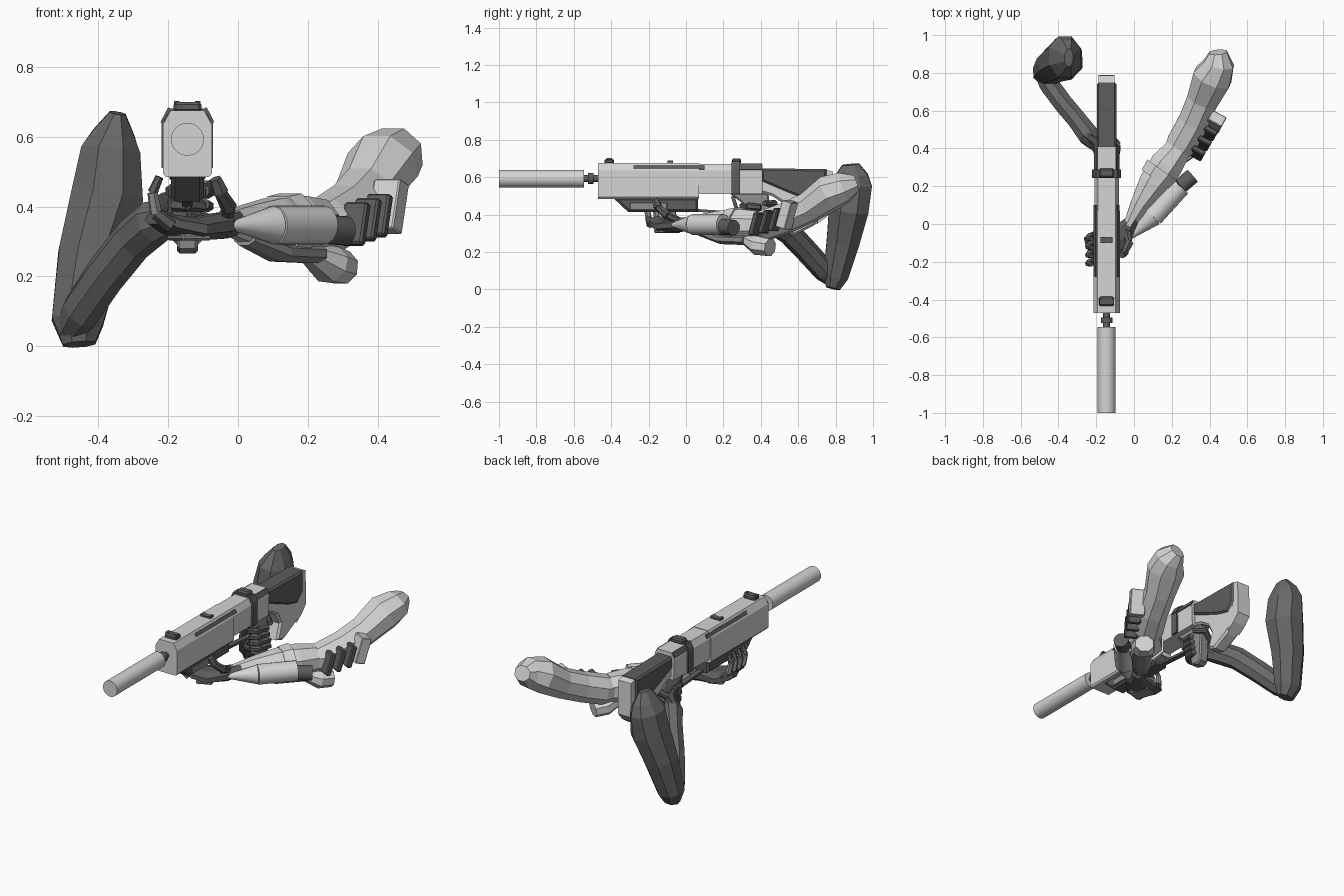
import bpy, bmesh, math
from mathutils import Vector, Matrix

if "Cube" in bpy.data.objects:
    bpy.data.objects.remove(bpy.data.objects["Cube"])

GX = -0.145  # centre line of the launcher


def material(name, v):
    m = bpy.data.materials.new(name)
    m.diffuse_color = (v, v, v, 1)
    m.use_nodes = True
    m.node_tree.nodes["Principled BSDF"].inputs["Base Color"].default_value = m.diffuse_color
    return m


LIGHT = material("light_grey", 0.66)
MID = material("mid_grey", 0.28)
ARM = material("arm_grey", 0.14)
DARK = material("dark_grey", 0.11)
BLACK = material("charcoal", 0.075)


def finish(name, bm, mat, smooth=False):
    bmesh.ops.recalc_face_normals(bm, faces=bm.faces)
    me = bpy.data.meshes.new(name)
    bm.to_mesh(me)
    bm.free()
    ob = bpy.data.objects.new(name, me)
    bpy.context.collection.objects.link(ob)
    me.materials.append(mat)
    if smooth:
        bpy.ops.object.select_all(action='DESELECT')
        ob.select_set(True)
        bpy.context.view_layer.objects.active = ob
        bpy.ops.object.shade_smooth_by_angle(angle=math.radians(35))
    return ob


def prism(name, pts, a, b, mat, axis='X', bevel=0):
    """Extrude a profile: (y, z) along X, or (x, z) along Y."""
    bm = bmesh.new()
    put = (lambda p, t: (t, p[0], p[1])) if axis == 'X' else (lambda p, t: (p[0], t, p[1]))
    lo = [bm.verts.new(put(p, a)) for p in pts]
    hi = [bm.verts.new(put(p, b)) for p in pts]
    bm.faces.new(lo)
    bm.faces.new(hi)
    for i in range(len(pts)):
        j = (i + 1) % len(pts)
        bm.faces.new((lo[i], lo[j], hi[j], hi[i]))
    if bevel:
        bmesh.ops.recalc_face_normals(bm, faces=bm.faces)
        rim = [e for e in bm.edges if (e.verts[0] in lo) == (e.verts[1] in lo)]
        bmesh.ops.bevel(bm, geom=rim, offset=bevel, segments=1, affect='EDGES')
    return finish(name, bm, mat)


def box(name, c, size, mat, rot=(0, 0, 0), bevel=0.0):
    bm = bmesh.new()
    bmesh.ops.create_cube(bm, size=1)
    bmesh.ops.scale(bm, vec=size, verts=bm.verts)
    if bevel:
        bmesh.ops.bevel(bm, geom=bm.edges[:], offset=bevel, segments=1, affect='EDGES')
    r = Matrix.Rotation(rot[2], 4, 'Z') @ Matrix.Rotation(rot[1], 4, 'Y') @ Matrix.Rotation(rot[0], 4, 'X')
    bmesh.ops.transform(bm, matrix=Matrix.Translation(c) @ r, verts=bm.verts)
    return finish(name, bm, mat)


def tube(name, p, q, r1, r2, mat, seg=24):
    p, q = Vector(p), Vector(q)
    d = q - p
    bm = bmesh.new()
    m = Matrix.Translation((p + q) / 2) @ d.to_track_quat('Z', 'Y').to_matrix().to_4x4()
    bmesh.ops.create_cone(bm, cap_ends=True, segments=seg, radius1=r1, radius2=r2,
                          depth=d.length, matrix=m)
    return finish(name, bm, mat, seg > 10)


def loft(name, secs, mat, ref=(0, 0, 1), n=8):
    """Skin through sections (x, y, z, side radius, up radius)."""
    bm = bmesh.new()
    cs = [Vector(s[:3]) for s in secs]
    rings = []
    for i, s in enumerate(secs):
        t = (cs[min(i + 1, len(cs) - 1)] - cs[max(i - 1, 0)]).normalized()
        side = t.cross(Vector(ref)).normalized()
        up = side.cross(t)
        rings.append([bm.verts.new(cs[i] + side * s[3] * math.cos(a) + up * s[4] * math.sin(a))
                      for a in [(k + 0.5) * math.tau / n for k in range(n)]])
    for A, B in zip(rings, rings[1:]):
        for k in range(n):
            j = (k + 1) % n
            bm.faces.new((A[k], A[j], B[j], B[k]))
    bm.faces.new(rings[0])
    bm.faces.new(rings[-1])
    return finish(name, bm, mat)


# barrel and neck
tube("barrel", (GX, -1, .593), (GX, -.545, .593), .047, .047, LIGHT, 32)
tube("barrel_neck", (GX, -.55, .593), (GX, -.46, .593), .018, .018, DARK, 16)
tube("neck_ring", (GX, -.525, .593), (GX, -.495, .593), .03, .03, DARK, 16)

# main housing
half = [(.062, .485), (.07, .495), (.07, .635), (.048, .675)]
front = [(GX + x, z) for x, z in half] + [(GX - x, z) for x, z in reversed(half)]
prism("front_housing", front, -.47, .07, LIGHT, 'Y')
prism("rear_housing", [(GX + s * x, z) for s, x, z in
                       ((1, .06, .51), (1, .065, .635), (1, .046, .672),
                        (-1, .046, .672), (-1, .065, .635), (-1, .06, .51))], .07, .41, LIGHT, 'Y')
for s in (-1, 1):
    box("side_slot", (GX + s * .0595, -.09, .653), (.008, .38, .022), DARK, (0, -s * .5, 0))
    box("rear_edge_strip", (GX + s * .0555, .345, .656), (.008, .12, .036), DARK, (0, -s * .47, 0))

# fore-end under the housing
prism("fore_end", [(-.39, .49), (-.31, .415), (.065, .415), (.065, .49)], GX - .047, GX + .047, DARK, bevel=.012)
for s in (-1, 1):
    box("fore_end_plate", (GX + s * .047, -.2, .445), (.01, .2, .04), MID, bevel=.003)

# sights and the clamp band
box("front_sight", (GX, -.41, .685), (.08, .05, .03), DARK, bevel=.008)
for s in (-1, 1):
    prism("middle_sight", [(GX, .672), (GX + s * .032, .672), (GX + s * .032, .69), (GX, .682)],
          -.10, -.07, DARK, 'Y')
    box("clamp_side", (GX + s * .068, .265, .58), (.012, .045, .14), DARK)
    box("clamp_bevel", (GX + s * .06, .265, .66), (.014, .045, .048), DARK, (0, -s * .47, 0))
    box("sight_post", (GX + s * .03, -.41, .695), (.016, .025, .016), DARK)
box("rear_sight", (GX, .27, .685), (.08, .05, .03), DARK, bevel=.008)
box("clamp_top", (GX, .265, .672), (.1, .045, .018), DARK)

# stock, cheek piece and butt
prism("stock", [(.39, .52), (.39, .64), (.75, .635), (.75, .39), (.68, .34), (.58, .29),
                (.52, .31), (.55, .4), (.52, .46), (.46, .5)], GX - .042, GX + .042, LIGHT, bevel=.012)
prism("butt_plate", [(.75, .64), (.785, .63), (.79, .43), (.75, .385), (.70, .35), (.72, .42), (.74, .5)],
      GX - .042, GX + .042, LIGHT)
prism("cheek_piece", [(.405, .648), (.75, .643), (.75, .52), (.7, .47), (.62, .49), (.52, .53), (.405, .58)],
      GX - .052, GX + .052, DARK, bevel=.01)

# grip and trigger
prism("grip", [(.23, .515), (.44, .515), (.45, .45), (.44, .28), (.41, .265), (.36, .28), (.34, .42), (.29, .47)],
      GX - .03, GX + .03, MID, bevel=.008)
box("trigger", (GX, .26, .465), (.02, .02, .07), DARK, (.3, 0, 0))
prism("trigger_guard", [(.06, .43), (.06, .415), (.28, .40), (.33, .42), (.33, .435), (.28, .415)],
      GX - .015, GX + .015, DARK)

# dark arm holding the grip
loft("dark_upper_arm", [(-.455, .785, .005, .05, .04), (-.46, .80, .07, .08, .072),
                        (-.425, .84, .26, .098, .095), (-.375, .87, .43, .112, .115),
                        (-.365, .885, .56, .092, .118), (-.355, .885, .61, .065, .095),
                        (-.345, .88, .668, .025, .05)], ARM, (0, 1, 0))
loft("dark_forearm", [(-.485, .80, .04, .04, .04), (-.45, .74, .10, .055, .062), (-.38, .645, .205, .055, .064),
                      (-.30, .55, .305, .055, .066), (-.24, .47, .355, .06, .066),
                      (-.20, .42, .37, .04, .055)], ARM)
loft("grip_palm", [(-.25, .47, .365, .03, .05), (-.20, .43, .38, .04, .065), (-.18, .36, .39, .025, .06)], BLACK)
for k in range(4):
    z = .445 - k * .038
    y = .33 + k * .007
    pts = [(-.19, y + .05), (-.185, y - .01), (-.145, y - .03), (-.10, y), (-.085, y + .07)]
    for a, b in zip(pts, pts[1:]):
        tube("grip_finger", (*a, z), (*b, z - .006), .02, .017, DARK, 6)
loft("grip_thumb", [(-.19, .44, .42, .02, .02), (-.13, .47, .46, .02, .02), (-.08, .42, .46, .015, .015)], DARK)

# light arm supporting the fore-end
loft("light_forearm", [(-.03, -.01, .352, .03, .035), (.03, .10, .35, .055, .06), (.10, .21, .345, .085, .085),
                       (.17, .31, .345, .095, .092), (.235, .395, .345, .075, .08)], LIGHT)
loft("forearm_cuff", [(.115, .235, .345, .097, .091), (.15, .285, .345, .106, .1)], LIGHT)
loft("light_upper_arm", [(.20, .34, .335, .06, .06), (.255, .43, .345, .088, .085), (.315, .54, .385, .088, .085),
                         (.365, .66, .44, .09, .085), (.415, .775, .52, .11, .10),
                         (.45, .85, .55, .085, .085), (.445, .91, .57, .05, .045)], LIGHT)

# forearm canister
tube("canister_tip", (-.02, -.07, .345), (.10, .04, .347), .012, .054, LIGHT)
tube("canister", (.10, .04, .347), (.245, .20, .347), .056, .056, LIGHT)
tube("canister_end", (.245, .20, .335), (.31, .255, .33), .042, .042, DARK)

# elbow guard, ribs and shoulder block
loft("elbow_guard", [(.20, .32, .27, .04, .03), (.26, .39, .235, .07, .055), (.30, .45, .225, .055, .05)], LIGHT)
for i in range(3):
    box("arm_rib", (.335 + i * .032, .375 + i * .053, .35 + i * .012), (.075, .03, .125), DARK,
        (-.3, 0, -.5), .006)
box("arm_block", (.43, .54, .40), (.085, .06, .15), LIGHT, (-.3, 0, -.5), .004)
loft("forearm_underplate", [(.02, .08, .31, .04, .025), (.11, .2, .27, .06, .03), (.22, .33, .265, .05, .03)], MID)

# supporting hand under the fore-end
loft("support_palm", [(-.0, .03, .355, .03, .035), (-.05, -.04, .345, .06, .04), (-.13, -.09, .335, .095, .035),
                      (-.20, -.12, .35, .085, .03), (-.235, -.135, .37, .075, .025)], DARK)
box("knuckle_plate", (-.14, -.10, .312), (.09, .12, .02), MID, (0, 0, .4), .006)
for k in range(4):
    y = -.055 - k * .045
    pts = [(-.19, y, .345), (-.235, y - .01, .38), (-.245, y - .02, .44), (-.225, y - .025, .485)]
    for i, (a, b) in enumerate(zip(pts, pts[1:])):
        tube("support_finger", a, b, .021 - i * .003, .018 - i * .003, MID if i == 1 else DARK, 6)
thumb = [(-.04, -.03, .36), (-.025, -.10, .395), (-.05, -.15, .44), (-.065, -.165, .48)]
for a, b in zip(thumb, thumb[1:]):
    tube("support_thumb", a, b, .024, .018, DARK, 6)
